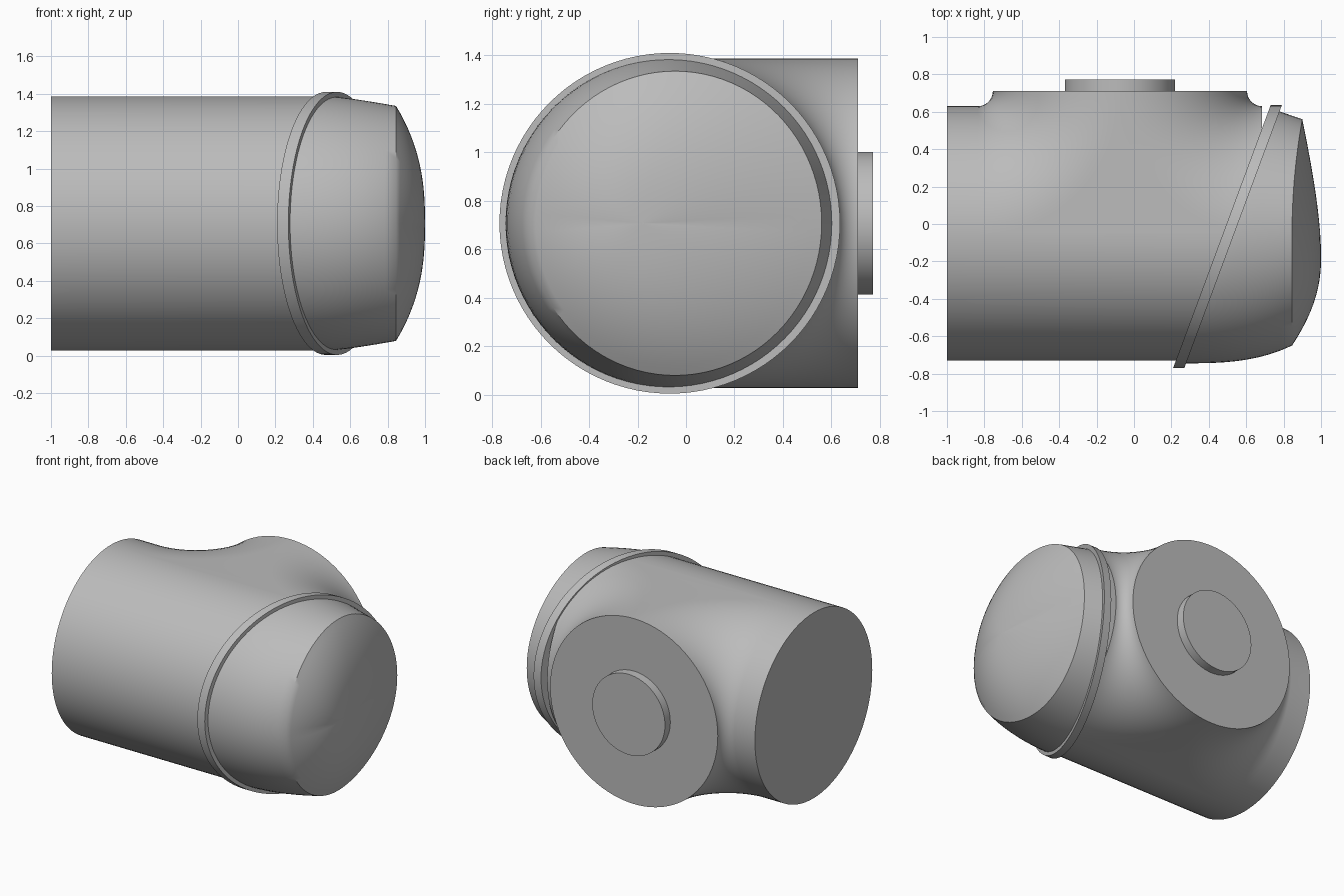
import bpy, bmesh
from math import sin, cos, pi, radians

cube = bpy.data.objects.get("Cube")
if cube:
    bpy.data.objects.remove(cube, do_unlink=True)

grey = bpy.data.materials.new("plain_grey")
grey.use_nodes = True
colour = (0.5, 0.5, 0.5, 1)
grey.diffuse_color = colour
grey.node_tree.nodes["Principled BSDF"].inputs["Base Color"].default_value = colour

R = 0.68           # radius of the main pipe and the branch
AXIS_Y = -0.05     # main pipe axis
AXIS_Z = 0.707
BRANCH_X = -0.075  # branch axis
RIM_Y = 0.71       # branch end face
BEND = RIM_Y - AXIS_Y
RING_Y = -0.067


def slant(y):
    """x of the slanted joint plane at a given y"""
    return 0.5 + 0.371 * (y - RING_Y)


def loft(name, loops, angle=30):
    """Skin closed loops of equal length and cap both ends."""
    bm = bmesh.new()
    rows = [[bm.verts.new(p) for p in loop] for loop in loops]
    n = len(rows[0])
    for a, b in zip(rows, rows[1:]):
        for i in range(n):
            j = (i + 1) % n
            bm.faces.new((a[i], a[j], b[j], b[i]))
    bm.faces.new(rows[0][::-1])
    bm.faces.new(rows[-1])
    bmesh.ops.remove_doubles(bm, verts=bm.verts, dist=1e-4)
    bmesh.ops.dissolve_degenerate(bm, edges=bm.edges, dist=1e-5)
    bmesh.ops.recalc_face_normals(bm, faces=bm.faces)
    mesh = bpy.data.meshes.new(name)
    bm.to_mesh(mesh)
    bm.free()
    obj = bpy.data.objects.new(name, mesh)
    bpy.context.collection.objects.link(obj)
    mesh.materials.append(grey)
    bpy.ops.object.select_all(action="DESELECT")
    obj.select_set(True)
    bpy.context.view_layer.objects.active = obj
    bpy.ops.object.shade_smooth_by_angle(angle=radians(angle))
    return obj


# Tee body: horizontal slices, each with a quarter bend on both sides of the branch
def tee_slice(phi, steps=24):
    c = R * cos(phi)
    z = AXIS_Z + R * sin(phi)
    r = BEND - c
    front, back = AXIS_Y - c, AXIS_Y + c
    quarter = [k / steps * pi / 2 for k in range(steps + 1)]
    pts = [(-1, front), (-1, back)]
    pts += [(BRANCH_X - BEND + r * sin(a), RIM_Y - r * cos(a)) for a in quarter]
    right = [(BRANCH_X + BEND - r * sin(a), RIM_Y - r * cos(a)) for a in reversed(quarter)]
    pts += [(min(x, slant(y)), y) for x, y in right]
    pts.append((slant(front), front))
    return [(x, y, z) for x, y in pts]


LAYERS = 48
loft("tee_body", [tee_slice(-pi / 2 + pi * k / LAYERS) for k in range(LAYERS + 1)])


# Slanted joint ring
def ring_loop(offset, radius, sides=96):
    loop = []
    for i in range(sides):
        a = 2 * pi * i / sides
        y = RING_Y + radius * cos(a)
        loop.append((slant(y) + offset, y, AXIS_Z + radius * sin(a)))
    return loop


loft("joint_ring", [ring_loop(-0.03, 0.703), ring_loop(0.03, 0.703)])


# End cap: tapered wall, then a shallow dome, rounded together at the front
SIDES = 96
APEX_X, APEX_Y = 1.0, -0.18


def cap_point(a, wall, t):
    ca, sa = cos(a), sin(a)
    w = ((1 - ca) / 2) ** 3
    start_y, start_z = RING_Y + 0.678 * ca, 0.678 * sa
    edge_x = 0.845 + 0.055 * max(0, ca) ** 2
    edge_y, edge_z = -0.045 + 0.605 * ca, 0.628 * sa
    if wall < 1:
        u = wall ** (1 + 2 * w)
        x0 = slant(start_y)
        return (x0 + (edge_x - x0) * wall, start_y + (edge_y - start_y) * u,
                AXIS_Z + start_z + (edge_z - start_z) * u)
    p = 1.5 + 0.9 * abs(sa) + 0.5 * w
    return (APEX_X - (APEX_X - edge_x) * t ** p,
            APEX_Y + (edge_y - APEX_Y) * t, AXIS_Z + edge_z * t)


stations = [(k / 10, 1) for k in range(10)] + [(1, 1 - k / 16) for k in range(16)]
stations.append((1, 0.01))
loft("end_cap", [[cap_point(2 * pi * i / SIDES, wall, t) for i in range(SIDES)]
                 for wall, t in stations], 35)


# Round boss on the branch end
def boss_loop(y, radius=0.295, sides=64):
    return [(BRANCH_X + radius * cos(2 * pi * i / sides), y,
             AXIS_Z + radius * sin(2 * pi * i / sides)) for i in range(sides)]


loft("branch_boss", [boss_loop(RIM_Y - 0.01), boss_loop(0.772)])
